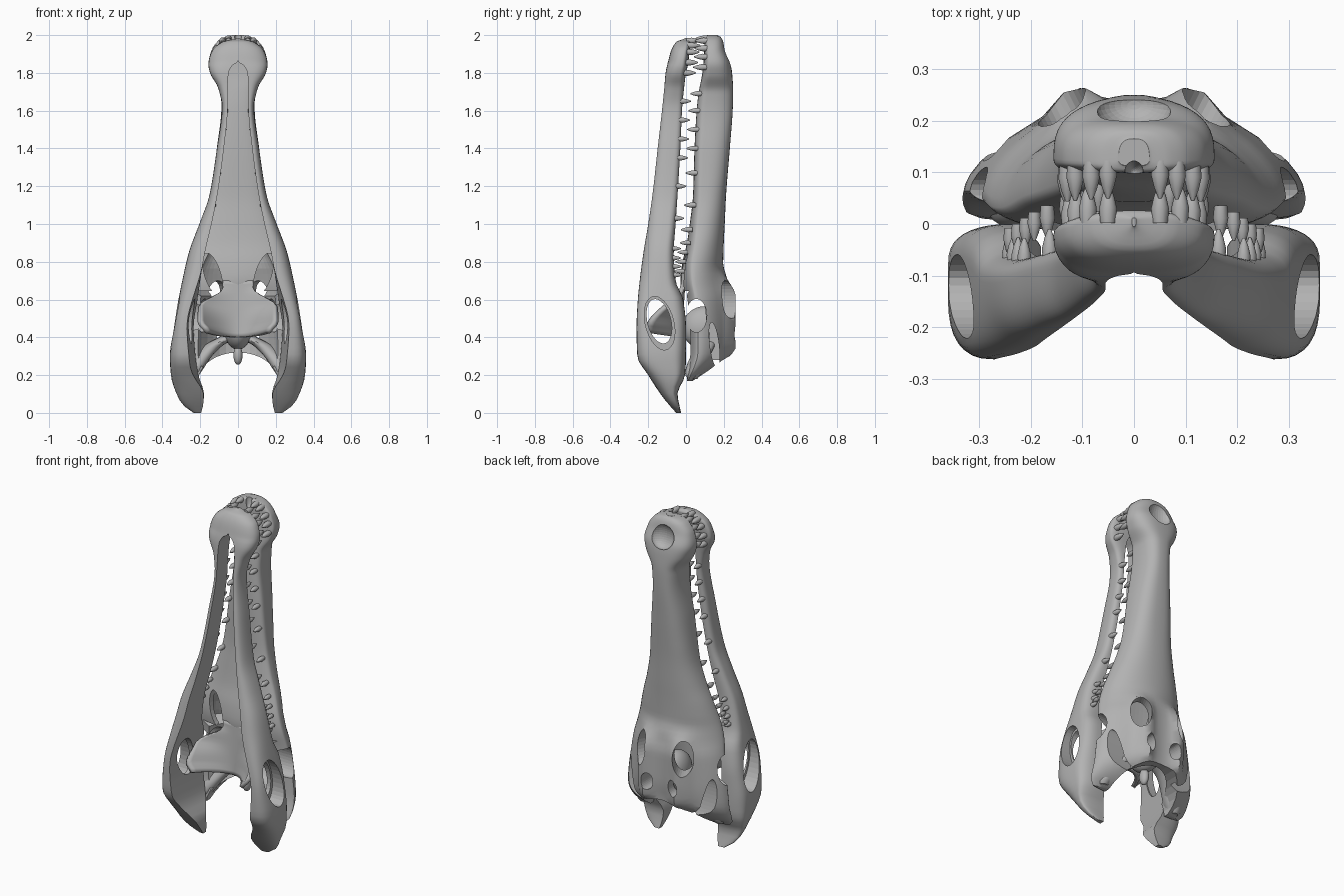
import bpy, bmesh, math
from mathutils import Vector

if "Cube" in bpy.data.objects:
    bpy.data.objects.remove(bpy.data.objects["Cube"])

bone = bpy.data.materials.new("bone_grey")
bone.diffuse_color = (0.45, 0.45, 0.45, 1)
bone.use_nodes = True
bone.node_tree.nodes["Principled BSDF"].inputs["Base Color"].default_value = bone.diffuse_color


def finish(name, bm, helper=False):
    bmesh.ops.recalc_face_normals(bm, faces=bm.faces)
    me = bpy.data.meshes.new(name)
    bm.to_mesh(me)
    bm.free()
    me.materials.append(bone)
    ob = bpy.data.objects.new(name, me)
    bpy.context.collection.objects.link(ob)
    ob.hide_render = ob.hide_viewport = helper
    return ob


def smooth(ob, angle=40):
    bpy.ops.object.select_all(action='DESELECT')
    ob.select_set(True)
    bpy.context.view_layer.objects.active = ob
    bpy.ops.object.shade_smooth_by_angle(angle=math.radians(angle))


def at(table, z):
    """Smooth interpolation of a table of rows (z, a, b, ...)."""
    z = min(max(z, table[0][0]), table[-1][0])
    i = next(k for k in range(len(table) - 1) if z <= table[k + 1][0])
    p, q = table[i], table[i + 1]
    o, r = table[max(i - 1, 0)], table[min(i + 2, len(table) - 1)]
    h = q[0] - p[0]
    t = (z - p[0]) / h
    out = []
    for c in range(1, len(p)):
        def slope(a, b, d):
            s1 = (b[c] - a[c]) / (b[0] - a[0]) if b[0] > a[0] else 0
            s2 = (d[c] - b[c]) / (d[0] - b[0]) if d[0] > b[0] else 0
            return 2 * s1 * s2 / (s1 + s2) if s1 * s2 > 0 else 0
        m0, m1 = slope(o, p, q) * h, slope(p, q, r) * h
        out.append((2*t**3 - 3*t**2 + 1) * p[c] + (t**3 - 2*t**2 + t) * m0
                   + (3*t**2 - 2*t**3) * q[c] + (t**3 - t**2) * m1)
    return out


def loft(name, rings, helper=False):
    bm = bmesh.new()
    loops = [[bm.verts.new(p) for p in ring] for ring in rings]
    n = len(loops[0])
    for a, b in zip(loops, loops[1:]):
        for i in range(n):
            bm.faces.new((a[i], a[(i + 1) % n], b[(i + 1) % n], b[i]))
    bm.faces.new(loops[0])
    bm.faces.new(loops[-1])
    return finish(name, bm, helper)


def power(v, e):
    return math.copysign(abs(v) ** e, v)


def ramp(v, a, b):
    t = min(max((v - a) / (b - a), 0), 1)
    return t * t * (3 - 2 * t)


def steps(z0, z1, n):
    # rings gather towards the upper, rounded end
    return [z0 + (z1 - z0) * math.sin(math.pi / 2 * (i / n)) for i in range(n + 1)]


def cut(ob, cutter):
    m = ob.modifiers.new("cut", 'BOOLEAN')
    m.operation, m.object, m.solver = 'DIFFERENCE', cutter, 'EXACT'


def oval(name, centre, axis, r1, r2, depth, tilt=0):
    """Oval prism along an axis; r1 is sideways, r2 is along z before tilting."""
    axis = Vector(axis).normalized()
    u = axis.cross(Vector((0, 0, 1))).normalized()
    v = u.cross(axis)
    u, v = (u * math.cos(tilt) + v * math.sin(tilt), v * math.cos(tilt) - u * math.sin(tilt))
    c = Vector(centre)
    ang = [2 * math.pi * i / 32 for i in range(32)]
    return loft(name, [[c + axis * d + u * r1 * math.cos(a) + v * r2 * math.sin(a) for a in ang]
                       for d in (-depth / 2, depth / 2)], True)


def ball(name, centre, radii, helper=False):
    bm = bmesh.new()
    bmesh.ops.create_uvsphere(bm, u_segments=28, v_segments=18, radius=1)
    for v in bm.verts:
        v.co = Vector(centre) + Vector(v.co[i] * radii[i] for i in range(3))
    return finish(name, bm, helper)


# Lower jaw: z, inner x, outer x, front y, back y
JAW = [(0, .195, .235, -.052, -.025), (.04, .185, .29, -.088, -.035), (.1, .18, .325, -.135, -.045),
       (.2, .21, .355, -.2, -.005), (.3, .225, .36, -.258, 0), (.45, .235, .34, -.262, 0),
       (.6, .215, .315, -.255, -.015), (.7, .2, .295, -.245, -.055), (.85, .175, .26, -.225, -.065),
       (1.0, .14, .205, -.2, -.055), (1.15, .11, .152, -.178, -.045), (1.4, .075, .112, -.15, -.03),
       (1.62, .055, .085, -.125, -.02), (1.72, .055, .105, -.115, -.01), (1.8, .05, .148, -.108, 0),
       (1.84, .03, .156, -.1, .01), (1.86, 0, .155, -.095, .013), (1.92, 0, .135, -.078, .02),
       (1.965, 0, .08, -.05, .026), (1.985, 0, .004, -.005, .012)]
rings = []
for z in steps(0, 1.985, 90):
    xi, xo, yf, yb = at(JAW, z)
    yc = yf + .7 * (yb - yf)
    lean = .035 * ramp(z, .08, .25) * (1 - ramp(z, .5, .8))
    ring = []
    for i in range(21):
        a = -math.pi / 2 + math.pi * i / 20
        s = power(math.sin(a), .8)
        ring.append((xi + (xo - xi) * abs(math.cos(a)) ** .75 + lean * max(-s, 0) ** 2,
                     yc + s * ((yb - yc) if s > 0 else (yc - yf)), z))
    rings.append(ring)
jaw = loft("lower_jaw", rings)
# Jaw window: wide outside, slightly narrower on the inner wall
cut(jaw, oval("jaw_window_cutter", (.4, -.14, .475), (1, 0, 0), .075, .145, .26, -.25))
cut(jaw, oval("jaw_inner_window_cutter", (.25, -.142, .485), (1, 0, 0), .062, .12, .3, -.25))
m = jaw.modifiers.new("mirror", 'MIRROR')
m.use_clip = True
smooth(jaw)

# Upper skull: z, half width, palate y, roof y
SKULL = [(.17, .3, .0, .05), (.2, .325, -.005, .11), (.25, .332, 0, .185), (.31, .33, .005, .235),
         (.45, .315, .0, .25), (.6, .295, -.015, .25), (.7, .275, -.03, .225), (.79, .25, -.02, .197),
         (.9, .215, .005, .2), (1.0, .18, .02, .205), (1.15, .142, .037, .212), (1.4, .112, .045, .232),
         (1.62, .088, .058, .248), (1.7, .092, .068, .25), (1.79, .14, .085, .245), (1.85, .156, .092, .236),
         (1.92, .14, .097, .208), (1.97, .105, .099, .195), (1.993, .065, .102, .18), (2.0, .03, .112, .165)]


def skull_ring(z, w, y0, y1, e, n=48, rim=0):
    yc = y0 + .25 * (y1 - y0)
    ring = []
    for i in range(n):
        a = 2 * math.pi * i / n
        s = power(math.sin(a), e)
        x = w * power(math.cos(a), e)
        y = yc + s * ((y1 - yc) if s > 0 else (yc - y0))
        if s > 0:  # raised rims of the flat rear table
            y = min(y, y1 - .012 * rim) + rim * .045 * math.exp(-((abs(x) - .115) / .04) ** 2)
        ring.append((x, min(y, .263), z))
    return ring


rings = []
for z in steps(.17, 2.0, 100):
    w, y0, y1 = at(SKULL, z)
    e = .95 + .24 * (1 - ramp(z, .66, .85)) if z < .85 else max(.72, .95 - (z - .85) * .6)
    rings.append(skull_ring(z, w, y0, y1, e, rim=ramp(z, .26, .36) * (1 - ramp(z, .64, .76))))
skull = loft("upper_skull", rings)

# Hollow rear, open towards the throat below the palate
rings = []
for i in range(28):
    z = .1 + .78 * i / 27
    w, y0, y1 = at(SKULL, z)
    floor = y0 + .035 if z > .64 else -.4
    t = .04 if z < .75 else .04 + (z - .75) * .3
    e = 1.12 - .17 * ramp(z, .66, .85)
    rings.append(skull_ring(z, w - t, floor, max(y1 - .045, y0 + .04), e))
cut(skull, loft("cavity_cutter", rings, True))
cut(skull, oval("rear_arch_cutter", (0, .1, .17), (0, 1, 0), .21, .15, 1))
for s in (-1, 1):
    cut(skull, oval("palate_window_cutter", (s * .135, -.1, .735), (0, 1, 0), .042, .115, .38, s * -.3))
    cut(skull, oval("eye_socket_cutter", (s * .145, .24, .6), (s * .45, .89, 0), .058, .1, .3))
    cut(skull, oval("roof_window_cutter", (s * .085, .25, .42), (0, 1, 0), .034, .05, .2))
    cut(skull, oval("cheek_window_cutter", (s * .3, .055, .515), (1, 0, 0), .055, .088, .3))
    cut(skull, oval("temple_window_cutter", (s * .27, .15, .36), (1, 0, 0), .024, .12, .26, -.12))
# Nostril pit and notch at the snout tip
cut(skull, ball("nostril_cutter", (0, .23, 1.9), (.075, .05, .075), True))
cut(skull, ball("tip_notch_cutter", (0, .1, 2.0), (.018, .022, .06), True))
smooth(skull)

# Throat plate with wings sweeping forward
bm = bmesh.new()
N, M = 28, 14
grid = []
for j in range(M + 1):
    v = j / M
    half = .165 + .04 * ramp(v, 0, .2) - .125 * ramp(v, .5, .85)
    row = []
    for i in range(N + 1):
        u = 2 * i / N - 1
        z = .4 + .3 * v + .03 * (1 - v) * u * u
        y = -.015 - .02 * (1 - v) - .17 * u * u * (1 - ramp(v, .1, .9))
        row.append(bm.verts.new((u * half, y, z)))
    grid.append(row)
for j in range(M):
    for i in range(N):
        bm.faces.new((grid[j][i], grid[j][i + 1], grid[j + 1][i + 1], grid[j + 1][i]))
plate = finish("throat_plate", bm)
m = plate.modifiers.new("thick", 'SOLIDIFY')
m.thickness, m.offset = .025, 0
smooth(plate)

# Braincase and neck joint
smooth(ball("braincase", (0, .1, .45), (.075, .12, .115)))
smooth(ball("neck_joint", (0, .085, .305), (.024, .03, .05)))


def strut(name, pts, radii):
    """Tapered tube through points, with rings in the horizontal plane."""
    table = sorted((p[2], p[0], p[1], r) for p, r in zip(pts, radii))
    rings = []
    for i in range(17):
        z = table[0][0] + (table[-1][0] - table[0][0]) * i / 16
        x, y, r = at(table, z)
        r *= 1 - .5 * (abs(i - 8) / 8) ** 6
        rings.append([(x + r * math.cos(k * math.pi / 8), y + r * math.sin(k * math.pi / 8), z)
                      for k in range(16)])
    smooth(loft(name, rings))


# Jaw joint struts and inner bars on each side
for s, side in ((-1, "left"), (1, "right")):
    strut("jaw_joint_strut_" + side,
          [(s * .25, .035, .18), (s * .215, .055, .26), (s * .14, .1, .35), (s * .04, .12, .42)],
          [.048, .048, .05, .055])

# Teeth: cones set along each jaw edge
UPPER = [1.99, 1.97, 1.93, 1.885, 1.83, 1.69, 1.6, 1.5, 1.4, 1.27, 1.1, .97, .9, .85, .8, .75]
LOWER = [1.97, 1.945, 1.91, 1.855, 1.8, 1.65, 1.55, 1.45, 1.35, 1.2, 1.03, .87, .82, .775, .73]


def teeth(name, heights, place, direction):
    bm = bmesh.new()
    for z in heights:
        x, y = place(z)
        size = 1.05 if z > 1.78 else (.8 if z < .95 else .9)
        for s in (-1, 1):
            prev = None
            for d, r in ((-.015, .014), (.012, .0165), (.035, .011), (.055, .003)):
                ring = [bm.verts.new((s * x + size * r * math.cos(k * math.pi / 5),
                                      y + direction * d * size,
                                      min(z, 1.982) + size * r * math.sin(k * math.pi / 5))) for k in range(10)]
                if prev:
                    for k in range(10):
                        bm.faces.new((prev[k], prev[(k + 1) % 10], ring[(k + 1) % 10], ring[k]))
                else:
                    bm.faces.new(ring)
                prev = ring
            bm.faces.new(prev)
    smooth(finish(name, bm))


def upper_place(z):
    w, y0, _ = at(SKULL, z)
    return max(w - .022, .03), y0 + .006


def lower_place(z):
    xi, xo, _, yb = at(JAW, z)
    return (xo * .8 if z > 1.78 else (xi + xo) / 2), yb - .006


teeth("upper_teeth", UPPER, upper_place, -1)
teeth("lower_teeth", LOWER, lower_place, 1)
